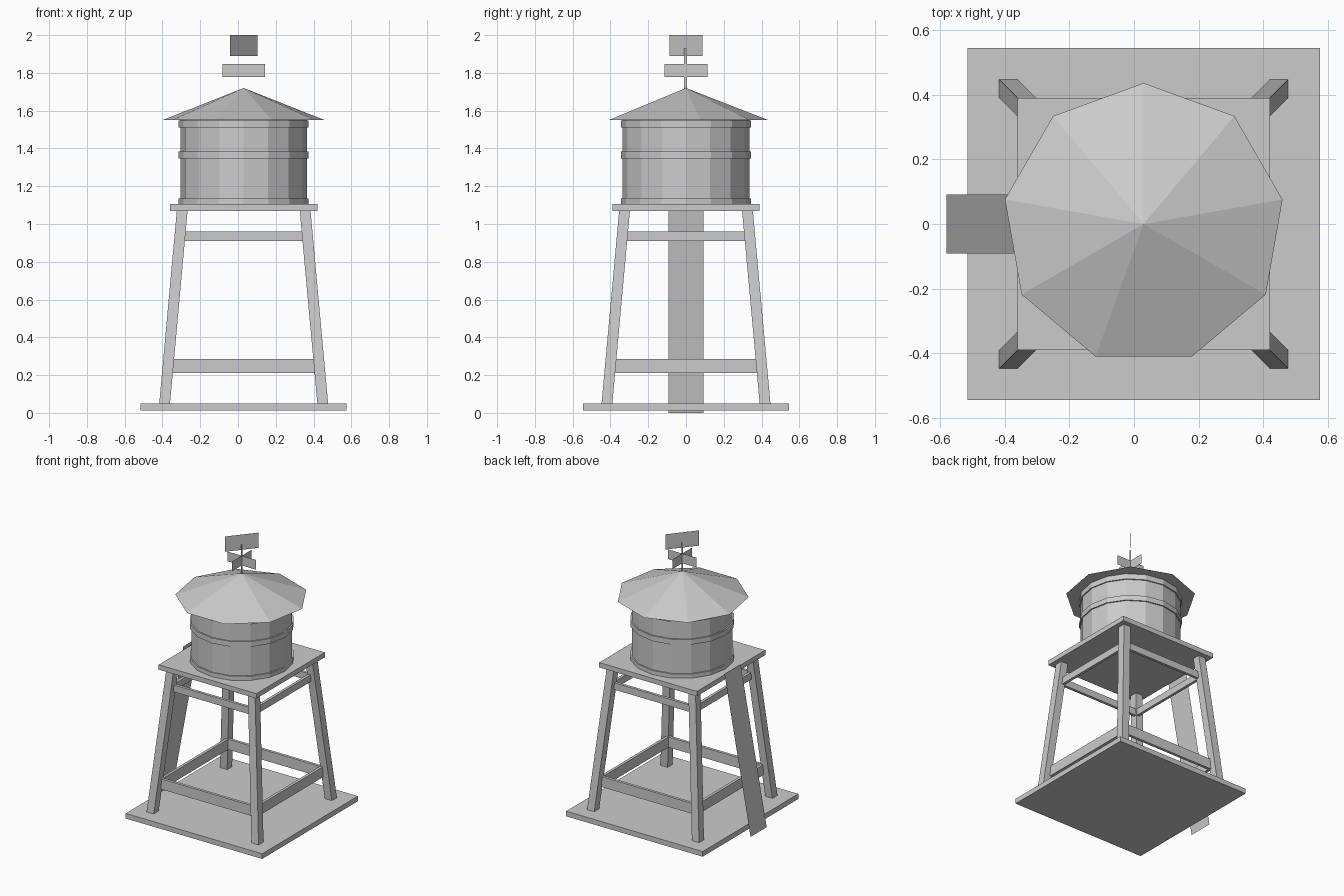
import bpy, bmesh
from math import pi
from mathutils import Matrix

if "Cube" in bpy.data.objects:
    bpy.data.objects.remove(bpy.data.objects["Cube"])

CX = 0.03  # the tower axis sits slightly right of the origin


def finish(name, bm):
    mesh = bpy.data.meshes.new(name)
    bm.to_mesh(mesh)
    bm.free()
    obj = bpy.data.objects.new(name, mesh)
    obj.location.x = CX
    bpy.context.collection.objects.link(obj)
    return obj


def box(name, x0, x1, y0, y1, z0, z1):
    bm = bmesh.new()
    mat = Matrix.Translation(((x0 + x1) / 2, (y0 + y1) / 2, (z0 + z1) / 2))
    mat = mat @ Matrix.Diagonal((x1 - x0, y1 - y0, z1 - z0, 1))
    bmesh.ops.create_cube(bm, size=1, matrix=mat)
    return finish(name, bm)


def cone(name, sides, r0, r1, z0, z1, turn=0):
    bm = bmesh.new()
    mat = Matrix.Translation((0, 0, (z0 + z1) / 2)) @ Matrix.Rotation(turn, 4, 'Z')
    bmesh.ops.create_cone(bm, cap_ends=True, segments=sides, radius1=r0,
                          radius2=r1, depth=z1 - z0, matrix=mat)
    bmesh.ops.remove_doubles(bm, verts=bm.verts, dist=1e-5)
    return finish(name, bm)


def sheet(name, points):
    bm = bmesh.new()
    bm.faces.new([bm.verts.new(p) for p in points])
    return finish(name, bm)


def upright(name, a, b, z0, z1):
    return sheet(name, [(*a, z0), (*b, z0), (*b, z1), (*a, z1)])


# Base slab and platform
box("base", -0.545, 0.545, -0.545, 0.545, 0.013, 0.05)
box("platform", -0.39, 0.39, -0.39, 0.39, 1.07, 1.105)

# Four legs leaning inwards
for sx, sy, name in ((1, -1, "front_right"), (-1, -1, "front_left"),
                     (1, 1, "back_right"), (-1, 1, "back_left")):
    leg = box(name + "_leg", 0.39, 0.447, 0.39, 0.447, 0.05, 1.07)
    for v in leg.data.vertices:
        if v.co.z > 0.5:
            v.co.x -= 0.093
            v.co.y -= 0.093
        v.co.x *= sx
        v.co.y *= sy
    if sx * sy < 0:
        leg.data.flip_normals()

# Cross braces between the legs, two levels on four sides
for level, z0, z1, half, inner, outer in (("lower", 0.21, 0.285, 0.385, 0.367, 0.387),
                                          ("upper", 0.91, 0.96, 0.325, 0.315, 0.335)):
    for i, side in enumerate(("front", "right", "back", "left")):
        brace = box(f"{level}_{side}_brace", -half, half, -outer, -inner, z0, z1)
        brace.rotation_euler.z = i * pi / 2

# Tank with three hoops
cone("tank", 16, 0.335, 0.335, 1.105, 1.55)
for name, z0, z1 in (("bottom", 1.105, 1.135), ("middle", 1.347, 1.385), ("top", 1.51, 1.549)):
    cone(name + "_hoop", 16, 0.344, 0.344, z0, z1)

# Nine-sided roof with one corner pointing backwards
roof = cone("roof", 9, 0.436, 0, 1.55, 1.72)
corner = max((v.co for v in roof.data.vertices if v.co.z < 1.6), key=lambda c: c.y)
roof.data.transform(Matrix.Rotation(corner.to_2d().angle_signed((0, 1)) * -1, 4, 'Z'))

# Weather vane: thin pole, crossed plates and a turned flag
upright("vane_pole", (0, -0.01), (0, 0.006), 1.70, 1.93)
upright("vane_cross_plate_x", (-0.113, 0), (0.113, 0), 1.777, 1.847)
upright("vane_cross_plate_y", (0, -0.113), (0, 0.113), 1.777, 1.847)
upright("vane_flag", (-0.072, -0.088), (0.072, 0.088), 1.89, 2.0)

# Ladder sheet leaning on the left edge of the platform
sheet("ladder", [(-0.61, 0.092, 0), (-0.61, -0.092, 0),
                 (-0.402, -0.092, 1.12), (-0.402, 0.092, 1.12)])
